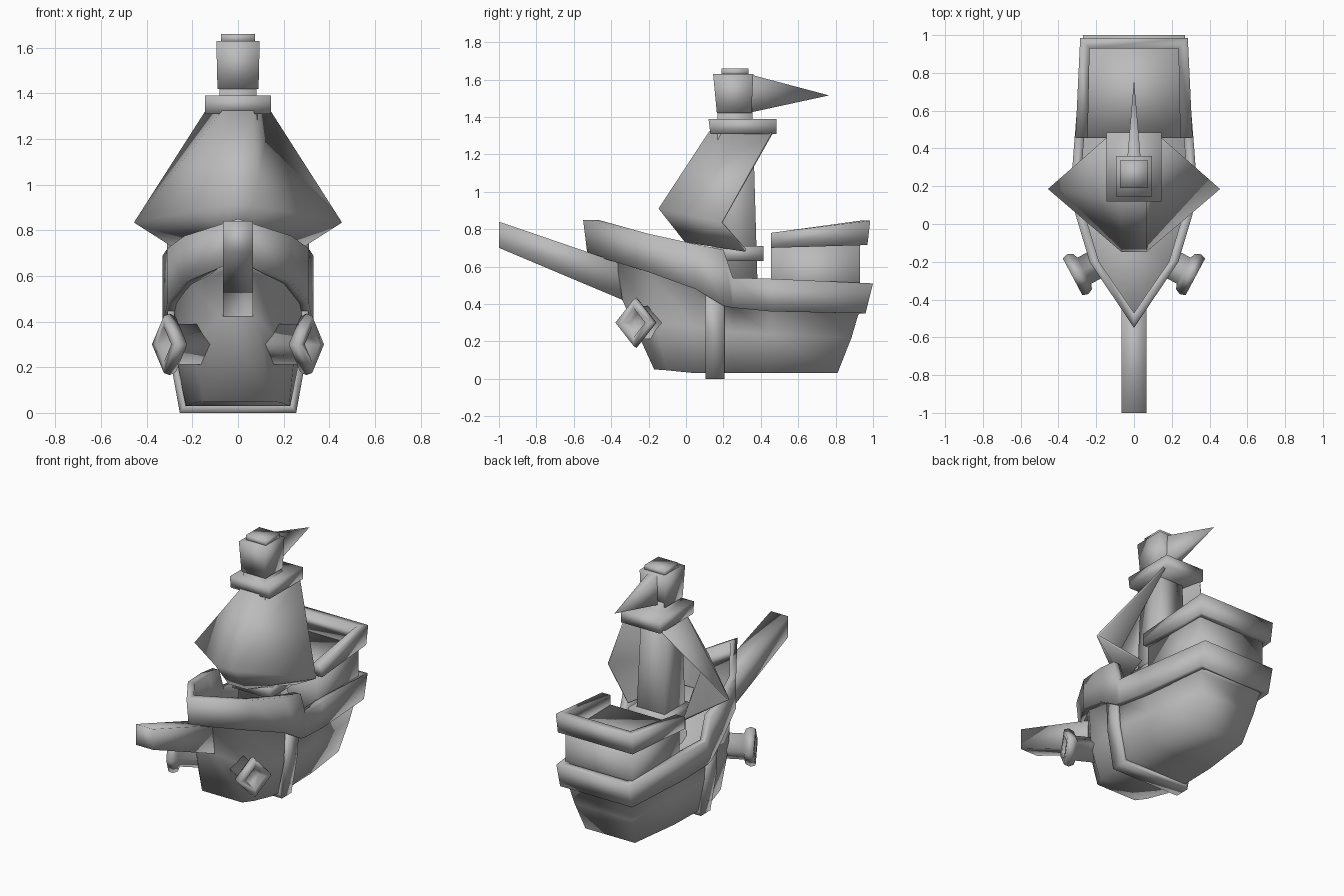
import bpy, bmesh
from math import sin, cos, pi
from mathutils import Vector

cube = bpy.data.objects.get("Cube")
if cube:
    bpy.data.objects.remove(cube, do_unlink=True)

grey = bpy.data.materials.new("plain grey")
grey.use_nodes = True
grey.diffuse_color = (0.5, 0.5, 0.5, 1)
grey.node_tree.nodes["Principled BSDF"].inputs["Base Color"].default_value = (0.5, 0.5, 0.5, 1)


def finish(name, bm):
    bmesh.ops.remove_doubles(bm, verts=bm.verts, dist=0.0005)
    bmesh.ops.recalc_face_normals(bm, faces=bm.faces)
    for f in bm.faces:
        f.smooth = True
    mesh = bpy.data.meshes.new(name)
    bm.to_mesh(mesh)
    bm.free()
    mesh.materials.append(grey)
    obj = bpy.data.objects.new(name, mesh)
    bpy.context.collection.objects.link(obj)
    return obj


def loft(name, rings, wrap=False, cap=True):
    """Bridge closed rings of points; caps are strips across each end ring."""
    bm = bmesh.new()
    rows = [[bm.verts.new(p) for p in ring] for ring in rings]
    n = len(rows[0])
    pairs = list(zip(rows, rows[1:])) + ([(rows[-1], rows[0])] if wrap else [])
    for a, b in pairs:
        for i in range(n):
            j = (i + 1) % n
            bm.faces.new((a[i], a[j], b[j], b[i]))
    if cap and not wrap:
        for r in (rows[0], rows[-1]):
            for i in range(n // 2 - 1):
                bm.faces.new((r[i], r[i + 1], r[n - 2 - i], r[n - 1 - i]))
    return finish(name, bm)


def mirrored(half):
    return half + [(-x, y, z) for x, y, z in reversed(half)]


def block(name, *levels):
    """Stack of rectangles: (half width, front y, back y, z)."""
    return loft(name, [mirrored([(w, f, z), (w, b, z)]) for w, f, b, z in levels])


# Hull rail: half width, y, top, bottom from bow to stern
stations = [(0, -.55, .85, .67), (.235, -.2, .775, .57), (.31, .05, .72, .48),
            (.33, .2, .69, .39), (.33, .25, .54, .38), (.315, .45, .535, .36),
            (.27, 1, .51, .35)]


def inner(x, y):
    return max(x - .05, 0), y + (.08 if x == 0 else -.06 if y == 1 else 0)


def rail_section(x, y, top, bottom):
    ix, iy = inner(x, y)
    low_y = y * .96 if abs(y) > .5 else y
    return [(x, y, top), (x, low_y, bottom), (ix, iy, bottom), (ix, iy, top)]


side = [rail_section(*s) for s in stations]
other = [[(-x, y, z) for x, y, z in sec] for sec in reversed(side)]
loft("hull_rail", side + other, wrap=True)

# Hull: deck, flare under the rail, bilge and flat bottom
deck = [(*inner(x, y), b + .07) for x, y, t, b in stations]
lip = [(max(x - .03, 0), y * .94, b + .01) for x, y, t, b in stations]
upper = [(.06, -.37, .62), (.2, -.19, .56), (.27, .05, .48), (.29, .2, .4),
         (.29, .25, .39), (.275, .45, .37), (.23, .92, .34)]
bilge = [(.08, -.34, .42), (.2, -.17, .3), (.25, .05, .28), (.28, .2, .25),
         (.28, .25, .25), (.265, .45, .24), (.215, .885, .22)]
bottom = [(.15, -.17, .05), (.19, -.1, .045), (.225, .05, .03), (.235, .2, .03),
          (.235, .25, .03), (.23, .45, .03), (.185, .81, .03)]
loft("hull", [mirrored(level) for level in (deck, lip, upper, bilge, bottom)])

# Band wrapped under the hull
band = [(.31, .46), (.3, .25), (.255, 0)]
strap = []
for x, z in band + [(-x, z) for x, z in reversed(band)]:
    ix, iz = x * .9, max(z, .04)
    tilt = .07 if z > .4 else 0
    strap.append([(x, .105, z), (x, .205, z - tilt), (ix, .205, iz - tilt), (ix, .105, iz)])
loft("hull_band", strap)

# Bowsprit
loft("bowsprit", [[(-.065, y, lo), (.065, y, lo), (.065, y, hi), (-.065, y, hi)]
                  for y, lo, hi in ((-1, .70, .84), (-.3, .405, .60))])

# Stern cabin and its rail, open at the front
loft("stern_cabin", [mirrored([(.27, .455, z), (.25, .93, z)]) for z in (.4, .715)])
right = [[(.31, .455, .70), (.31, .455, .78), (.245, .455, .78), (.245, .455, .70)],
         [(.28, .97, .715), (.285, .985, .845), (.235, .93, .845), (.235, .93, .715)]]
left = [[(-x, y, z) for x, y, z in sec] for sec in reversed(right)]
loft("cabin_rail", right + left)

# Mast, collar, lookout platform, masthead
block("mast", (.115, .155, .385, .42), (.08, .17, .355, 1.45))
block("mast_collar", (.14, .14, .415, .63), (.14, .14, .415, .71))
block("lookout_platform", (.145, .13, .485, 1.31), (.145, .12, .485, 1.39))
block("masthead", (.09, .165, .35, 1.42), (.095, .145, .36, 1.63))
block("masthead_cap", (.075, .19, .335, 1.62), (.075, .19, .335, 1.66))

# Pennant tapering to a point
tip = (0, .765, 1.515)
loft("pennant", [[(-.035, .35, 1.425), (.035, .35, 1.425), (.035, .35, 1.625), (-.035, .35, 1.625)],
                 [tip] * 4], cap=False)

# Billowing sail: edge and centre points per row
bm = bmesh.new()
rows = []
for edge, mid in (((.14, .46, 1.315), (.065, .13, 1.32)),
                  ((.45, .19, .835), (.065, -.14, .91)),
                  ((.21, .32, .685), (.065, 0, .735))):
    rows.append([bm.verts.new(p) for p in mirrored([edge, mid])])
for a, b in zip(rows, rows[1:]):
    for i in range(3):
        bm.faces.new((a[i], a[i + 1], b[i + 1], b[i]))
sail = finish("sail", bm)
solid = sail.modifiers.new("thickness", 'SOLIDIFY')
solid.thickness = .015
solid.offset = 0

# Four-sided flared cannons pointing forward and outward
profile = [(.085, -.19), (.085, -.07), (.115, -.06), (.13, -.03), (.12, 0),
           (.075, 0), (.06, -.06), (.005, -.06)]
for name, s in (("left_cannon", 1), ("right_cannon", -1)):
    axis = Vector((s * .88, -.47, 0)).normalized()
    across = Vector((-axis.y, axis.x, 0))
    centre = Vector((s * .325, -.28, .3))
    loft(name, [[centre + axis * d + across * (r * .92 * cos(k * pi / 2))
                 + Vector((0, 0, r * 1.04 * sin(k * pi / 2))) for k in range(4)]
                for r, d in profile])
